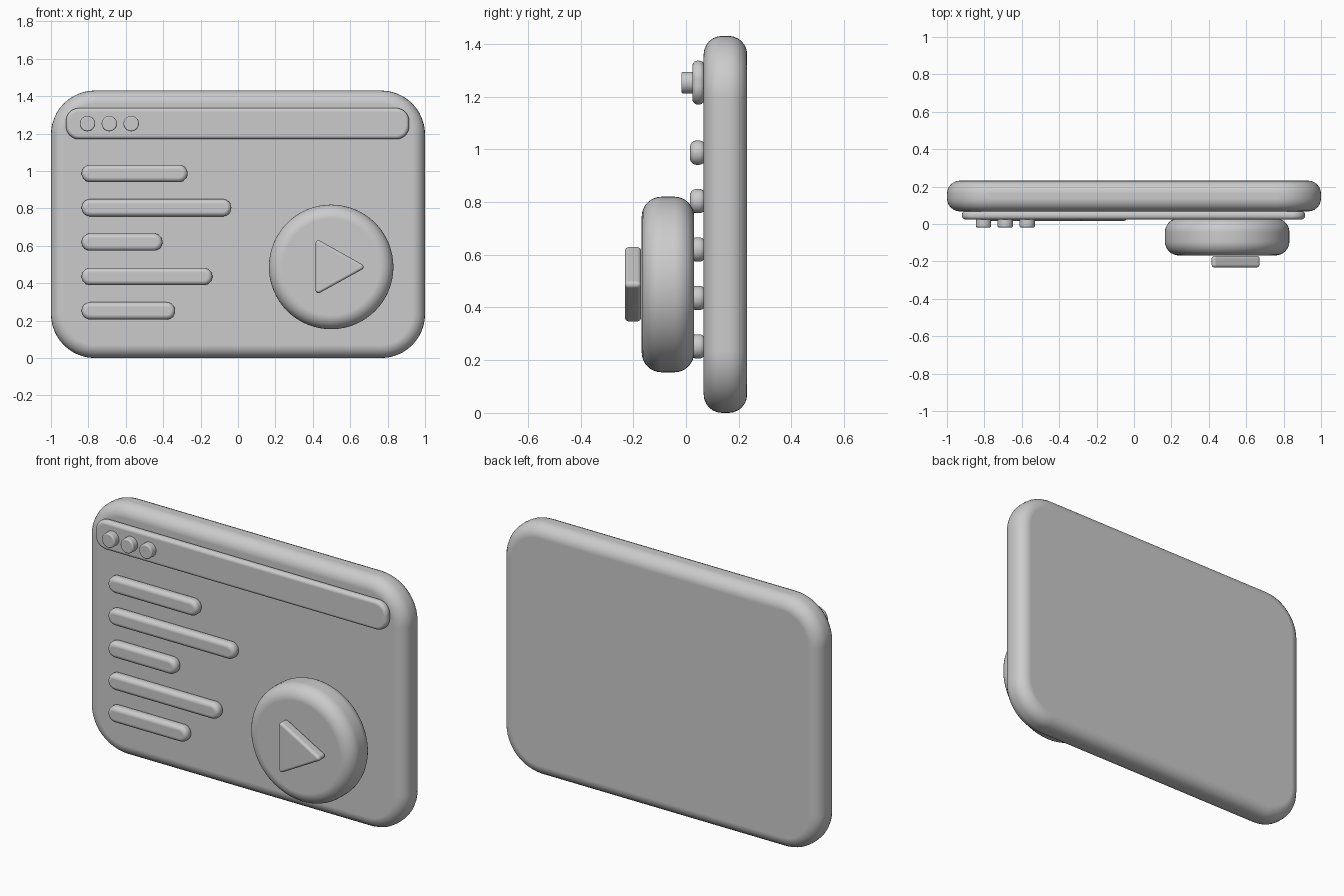
import bpy, bmesh, math
from mathutils import Vector

if "Cube" in bpy.data.objects:
    bpy.data.objects.remove(bpy.data.objects["Cube"])


def slab(name, core, r, y0, y1, bevel, arc=12, steps=6):
    """Rounded slab: counter-clockwise core polygon (x, z) grown by r, with round rims."""
    n = len(core)
    pts = [Vector(p) for p in core]
    # directions around each corner of the outline
    dirs = []
    for i, p in enumerate(pts):
        if n == 1:
            dirs += [(p, 2 * math.pi * k / arc) for k in range(arc)]
            continue
        e0, e1 = p - pts[i - 1], pts[(i + 1) % n] - p
        a0 = math.atan2(e0.y, e0.x) - math.pi / 2
        turn = (math.atan2(e1.y, e1.x) - math.pi / 2 - a0) % (2 * math.pi)
        dirs += [(p, a0 + turn * k / arc) for k in range(arc + 1)]
    # rim profile: (inset, y) from front to back
    quarter = [math.pi / 2 * k / steps for k in range(steps + 1)]
    rim = [(bevel * (1 - math.sin(t)), y0 + bevel * (1 - math.cos(t))) for t in quarter]
    rim += [(d, y0 + y1 - y) for d, y in reversed(rim)]

    bm = bmesh.new()
    rings = [[bm.verts.new((p.x + (r - d) * math.cos(a), y, p.y + (r - d) * math.sin(a)))
              for p, a in dirs] for d, y in rim]
    m = len(dirs)
    for a, b in zip(rings, rings[1:]):
        for i in range(m):
            bm.faces.new((a[i], a[(i + 1) % m], b[(i + 1) % m], b[i]))
    bm.faces.new(rings[0])
    bm.faces.new(rings[-1])
    bmesh.ops.remove_doubles(bm, verts=bm.verts, dist=1e-5)
    bmesh.ops.recalc_face_normals(bm, faces=bm.faces)
    mesh = bpy.data.meshes.new(name)
    bm.to_mesh(mesh)
    bm.free()
    ob = bpy.data.objects.new(name, mesh)
    bpy.context.collection.objects.link(ob)
    for f in mesh.polygons:
        f.use_smooth = True
    mod = ob.modifiers.new("flat_caps", 'WEIGHTED_NORMAL')
    mod.weight = 100
    return ob


def box(name, x0, x1, z0, z1, r, y0, y1, bevel):
    core = [(x0 + r, z0 + r), (x1 - r, z0 + r), (x1 - r, z1 - r), (x0 + r, z1 - r)]
    return slab(name, core, r, y0, y1, bevel)


# Window panel and title bar
box("window_panel", -1, 1, 0, 1.43, 0.235, 0.067, 0.232, 0.07)
box("title_bar", -0.92, 0.915, 1.17, 1.336, 0.07, 0.024, 0.07, 0.02)

# Three window buttons
for i in range(3):
    slab(f"window_dot_{i + 1}", [(-0.805 + 0.117 * i, 1.253)], 0.041, -0.018, 0.03, 0.008, arc=32, steps=4)

# Lines of text
for i, x1 in enumerate((-0.27, -0.036, -0.404, -0.137, -0.336)):
    z = 0.987 - 0.1837 * i
    box(f"text_line_{i + 1}", -0.836, x1, z - 0.046, z + 0.046, 0.0455, 0.015, 0.075, 0.025)

# Play button with its triangle
slab("play_button", [(0.498, 0.487)], 0.333, -0.168, 0.031, 0.075, arc=64, steps=8)
slab("play_triangle", [(0.431, 0.363), (0.655, 0.487), (0.431, 0.613)], 0.016, -0.232, -0.17, 0.015, arc=6, steps=4)
